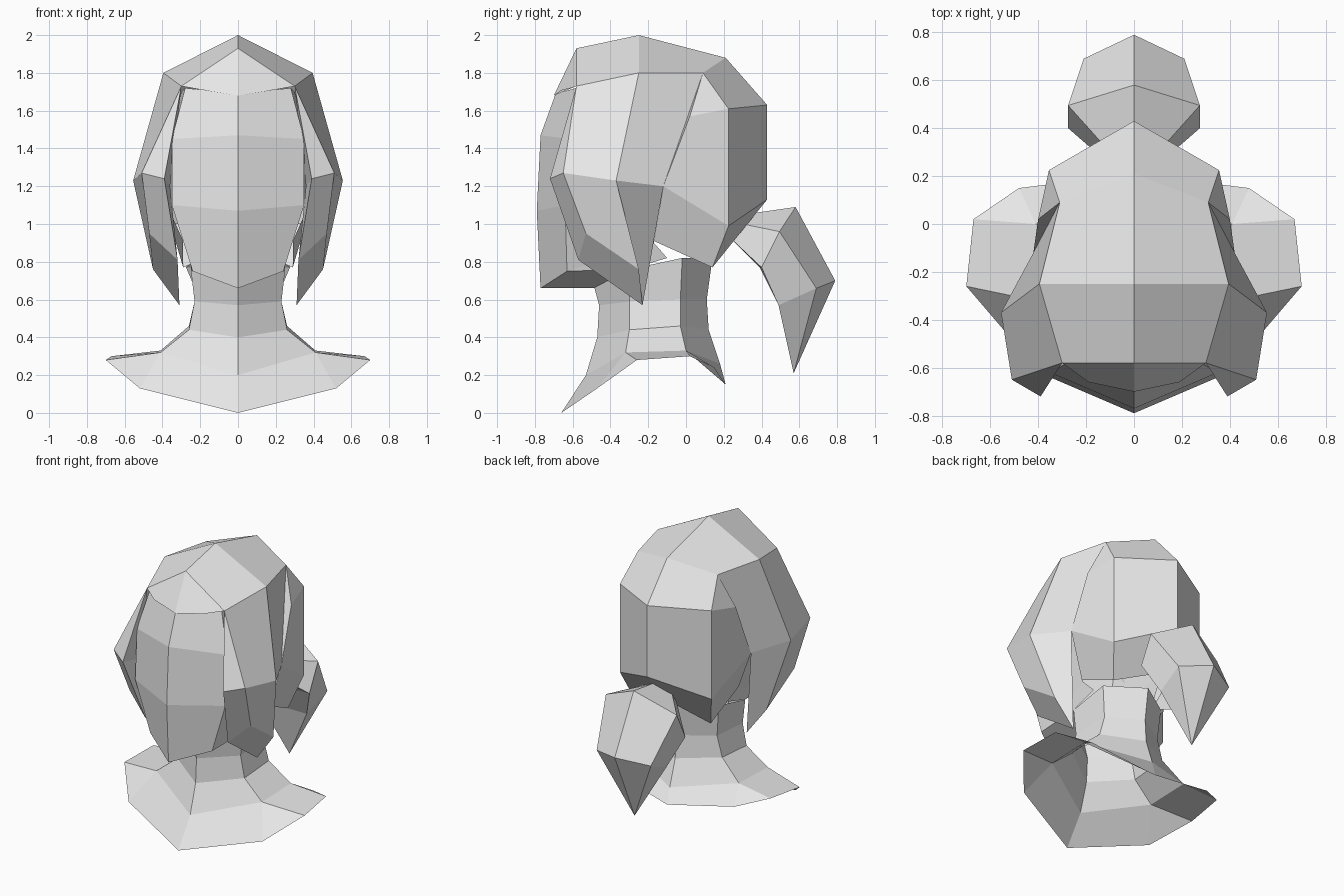
import bpy, bmesh

cube = bpy.data.objects.get("Cube")
if cube:
    bpy.data.objects.remove(cube, do_unlink=True)

grey = bpy.data.materials.new("pale_grey")
grey.use_nodes = True
grey.diffuse_color = (0.8, 0.8, 0.8, 1)
grey.node_tree.nodes["Principled BSDF"].inputs["Base Color"].default_value = (0.8, 0.8, 0.8, 1)


def add_part(name, rows, extra_faces=()):
    """Loft rows of points on the left half, then mirror them; repeated points become triangles."""
    bm = bmesh.new()
    grid = [[bm.verts.new(point) for point in row] for row in rows]
    for upper, lower in zip(grid, grid[1:]):
        for i in range(len(upper) - 1):
            bm.faces.new((upper[i], upper[i + 1], lower[i + 1], lower[i]))
    for face in extra_faces:
        bm.faces.new([bm.verts.new(point) for point in face])
    bmesh.ops.remove_doubles(bm, verts=bm.verts[:], dist=0.001)
    bmesh.ops.recalc_face_normals(bm, faces=bm.faces[:])
    mesh = bpy.data.meshes.new(name)
    bm.to_mesh(mesh)
    bm.free()
    mesh.materials.append(grey)
    part = bpy.data.objects.new(name, mesh)
    bpy.context.collection.objects.link(part)
    mirror = part.modifiers.new("mirror_halves", "MIRROR")
    mirror.use_clip = True
    mirror.merge_threshold = 0.001
    return part


def neck_ring(front, front_side, back_side, back):
    """Give a four-point neck ring the same point count as the collar edge."""
    return [front, front_side, front_side, back_side, back_side, back]


# Neck flaring into the open collar of the bust
add_part("neck_and_shoulders", [
    neck_ring((0, -.49, .68), (.25, -.30, .76), (.24, -.02, .82), (0, .14, .82)),
    neck_ring((0, -.46, .57), (.23, -.30, .59), (.22, -.03, .60), (0, .11, .60)),
    neck_ring((0, -.47, .40), (.26, -.30, .44), (.26, -.03, .46), (0, .12, .44)),
    neck_ring((0, -.53, .20), (.41, -.32, .32), (.41, .00, .33), (0, .18, .26)),
    [(0, -.66, 0), (.52, -.47, .13), (.70, -.26, .28),
     (.67, .02, .30), (.48, .15, .24), (0, .21, .15)],
])

# Face, jaw and underside of the chin
add_part("face", [
    [(0, -.69, 1.69), (.28, -.58, 1.72), (.30, -.30, 1.70)],
    [(0, -.77, 1.47), (.35, -.62, 1.45), (.36, -.20, 1.45)],
    [(0, -.79, 1.07), (.35, -.64, 1.10), (.36, -.15, 1.20)],
    [(0, -.77, .66), (.24, -.63, .75), (.28, -.17, .90)],
    [(0, -.49, .66), (.25, -.30, .76), (.25, -.10, .82)],
])

# Hair cap from fringe over the crown to the nape
brow = (.30, -.58, 1.73)
temple = (.395, -.25, 1.80)
crown_side = (.31, .09, 1.80)
ear_top = (.40, .02, 1.57)
ear_low = (.42, -.12, 1.20)
add_part("hair_cap", [
    [(0, -.70, 1.68), (.19, -.66, 1.71), (.19, -.66, 1.71)],
    [(0, -.58, 1.93), brow, brow],
    [(0, -.25, 2.0), temple, temple],
    [(0, .21, 1.88), crown_side, crown_side],
    [(0, .43, 1.63), (.355, .225, 1.61), ear_top],
    [(0, .43, 1.13), (.355, .225, .99), ear_low],
    [(0, .22, .89), (.29, .14, .77), (.29, -.17, .91)],
])

# Hanging side locks, with an inner wall closing each one
lock_front = (.39, -.72, 1.24)
lock_low = (.32, -.57, .81)
lock_tip = (.31, -.23, .57)
lock_inner = (.36, -.50, 1.20)
add_part("side_locks", [
    [brow, brow, temple, crown_side],
    [lock_front, (.51, -.65, 1.27), (.555, -.37, 1.23), ear_low],
    [lock_low, (.47, -.53, .95), (.45, -.25, .76), lock_tip],
    [lock_low, lock_low, lock_tip, lock_tip],
], [
    (crown_side, ear_top, ear_low),
    (brow, lock_front, lock_inner),
    (lock_front, lock_low, lock_inner),
    (lock_low, lock_tip, lock_inner),
    (lock_tip, ear_low, lock_inner),
])

# Faceted ponytail, each ring running from the top ridge to the flat underside
tail_end = (0, .57, .21)
add_part("ponytail", [
    [(0, .37, 1.06), (.10, .30, 1.0), (.08, .23, .93), (0, .23, .93)],
    [(0, .58, 1.09), (.275, .495, .96), (.275, .40, .77), (0, .39, .77)],
    [(0, .79, .70), (.21, .69, .66), (.19, .49, .57), (0, .49, .57)],
    [tail_end] * 4,
])
